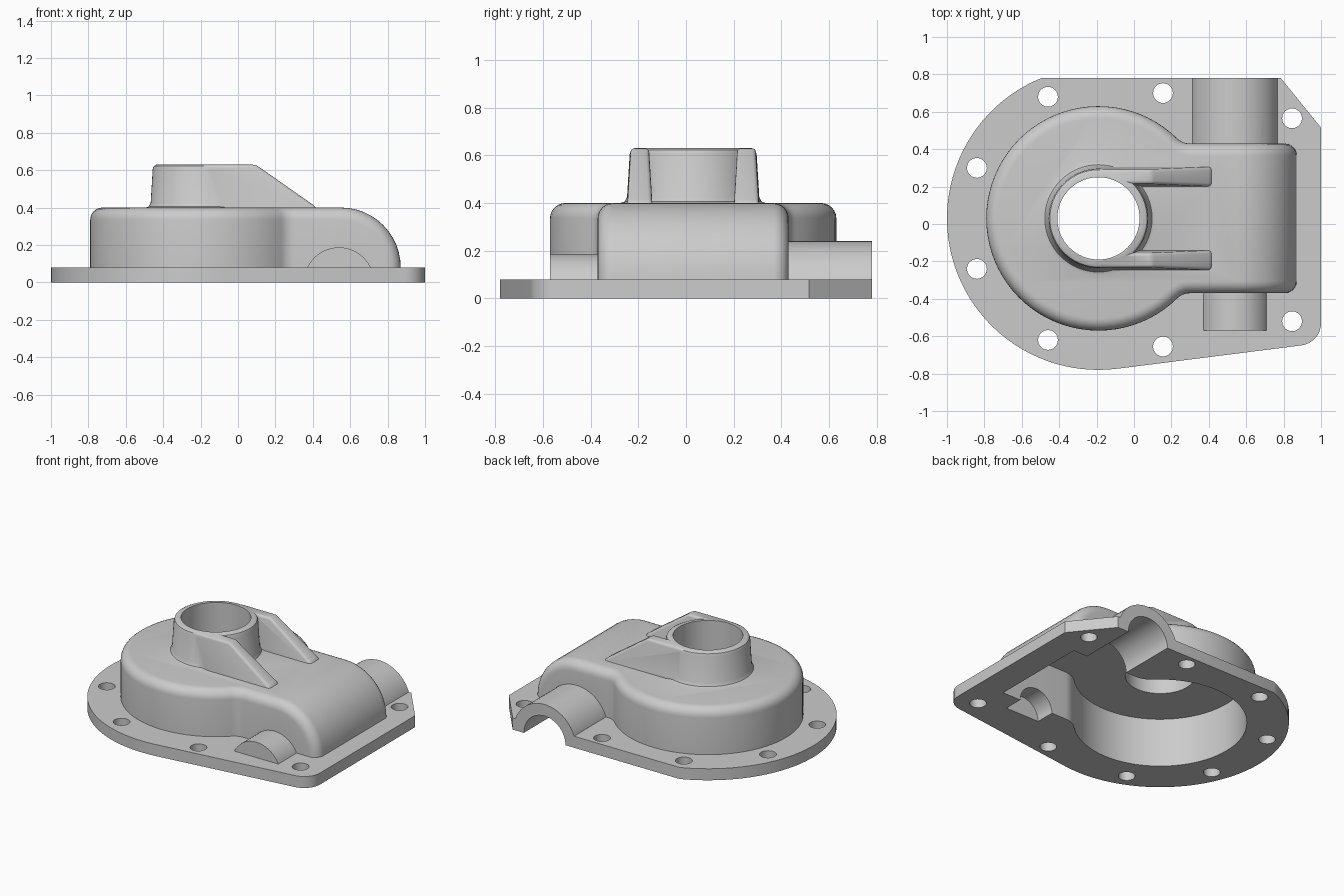
import bpy, bmesh
from math import sin, cos, asin, atan2, sqrt, pi, radians

if "Cube" in bpy.data.objects:
    bpy.data.objects.remove(bpy.data.objects["Cube"])

CX, CY = -0.19, 0.03        # centre of the dome and boss
SX, SZ = 0.54, 0.08         # shaft x position, flange thickness
AX = 0.55                   # x where the box roof starts to curve down


def finish(name, bm):
    bmesh.ops.remove_doubles(bm, verts=bm.verts, dist=1e-5)
    bmesh.ops.recalc_face_normals(bm, faces=bm.faces)
    me = bpy.data.meshes.new(name)
    bm.to_mesh(me)
    bm.free()
    ob = bpy.data.objects.new(name, me)
    bpy.context.collection.objects.link(ob)
    return ob


def loft(name, rings):
    """Closed rings of equal length joined by quads, with end caps."""
    bm = bmesh.new()
    vs = [[bm.verts.new(p) for p in r] for r in rings]
    n = len(vs[0])
    for a, b in zip(vs, vs[1:]):
        for i in range(n):
            j = (i + 1) % n
            bm.faces.new((a[i], a[j], b[j], b[i]))
    bm.faces.new(vs[0])
    bm.faces.new(vs[-1][::-1])
    return finish(name, bm)


def arc(cx, cy, r, a0, a1, n):
    return [(cx + r * cos(a0 + (a1 - a0) * i / n), cy + r * sin(a0 + (a1 - a0) * i / n))
            for i in range(n + 1)]


def prism_z(name, pts, z0, z1):
    return loft(name, [[(x, y, z) for x, y in pts] for z in (z0, z1)])


def prism_y(name, pts, y0, y1):
    return loft(name, [[(x, y, z) for x, z in pts] for y in (y0, y1)])


def lathe(name, profile, n=64):
    return loft(name, [[(x, y, z) for x, y in arc(CX, CY, r, 0, 2 * pi, n)[:-1]]
                       for r, z in profile])


def housing(name, inset, top, base, fillet, steps):
    """Dome blended into a box whose right end rolls over to the flange."""
    r, hy, rf = 0.6, 0.4, 0.1
    fy = hy + rf
    fx = sqrt((r + rf) ** 2 - fy ** 2)
    ta = atan2(fy, fx)

    def chain(d, z, low=False):
        R = z - SZ
        half = [(x, y, z) for x, y in arc(0, 0, r - d, pi, ta, 30)]
        half += [(x, y, z) for x, y in arc(fx, fy, rf + d, pi + ta, 1.5 * pi, 6)]
        half = [(x + CX, y, q) for x, y, q in half]
        half += [(AX + x, hy - d, SZ + q) for x, q in arc(0, 0, R, pi / 2, 0, 12)]
        half.append((AX + R, hy - d, base))
        if low:
            half = [(x, y, base) for x, y, q in half]
        full = [(x, -y, q) for x, y, q in half[::-1]] + half[1:]
        return [(x, y + CY, q) for x, y, q in full]

    rows = [chain(inset, top - fillet, True)]
    for k in range(steps + 1):
        a = pi / 2 * k / max(steps, 1)
        rows.append(chain(inset + fillet * (1 - cos(a)), top - fillet * (1 - sin(a))))
    bm = bmesh.new()
    vs = [[bm.verts.new(p) for p in row] for row in rows]
    n = len(vs[0])
    for a, b in zip(vs, vs[1:]):
        for i in range(n - 1):
            bm.faces.new((a[i], a[i + 1], b[i + 1], b[i]))
    last = vs[-1]
    for i in range(13):                                   # rolled end
        bm.faces.new((last[i], last[i + 1], last[n - 2 - i], last[n - 1 - i]))
    bm.faces.new(last[13:n - 13])                         # flat roof
    bm.faces.new(vs[0] + [v[-1] for v in vs[1:]] + [v[0] for v in vs[:0:-1]])
    return finish(name, bm)


def boolean(target, others, op):
    bpy.context.view_layer.objects.active = target
    for o in others:
        o.hide_render = True
        m = target.modifiers.new("bool", 'BOOLEAN')
        m.operation, m.solver, m.object = op, 'EXACT', o
        bpy.ops.object.modifier_apply(modifier=m.name)
        bpy.data.objects.remove(o)


# flange plate
tan_a = radians(277.4)
outline = arc(CX, CY, 0.81, tan_a, pi - asin(0.75 / 0.81), 48)
outline += [(0.785, 0.78), (1.0, 0.515)]
outline += arc(0.88, -0.53, 0.12, 0, tan_a - 2 * pi, 8)
cover = prism_z("gearbox_cover", outline, 0, SZ)

# domed housing and centre boss
body = housing("housing", 0, 0.4, 0.04, 0.065, 6)
boss = lathe("boss", [(0.305, 0.36), (0.305, 0.4), (0.287, 0.406), (0.277, 0.425),
                      (0.266, 0.605), (0.26, 0.622), (0.245, 0.63)])


# two sloping ribs, slightly drafted, with softened edges
def rib(side):
    prof = [(-0.19, 0.36), (-0.19, 0.629), (0.095, 0.629), (0.415, 0.405), (0.42, 0.36)]
    rings = []
    for y, s in ((0.185, -1), (0.262, 1)):
        rings.append([(x, CY + side * (y + s * 0.06 * (0.63 - z)), z) for x, z in prof])
    ob = loft("rib", rings)
    bpy.context.view_layer.objects.active = ob
    m = ob.modifiers.new("bevel", 'BEVEL')
    m.width, m.segments = 0.016, 3
    bpy.ops.object.modifier_apply(modifier=m.name)
    return ob


# half-round shaft housings
def half_shaft(name, r, y0, y1):
    a = asin(0.04 / r)
    return prism_y(name, arc(SX, 0, r, a, pi - a, 28), y0, y1)


boolean(cover, [body, boss, rib(1), rib(-1),
                half_shaft("back_shaft", 0.24, 0.39, 0.78),
                half_shaft("front_shaft", 0.187, -0.57, -0.34)], 'UNION')

# hollow interior, bores and bolt holes
cuts = [housing("cavity", 0.055, 0.34, -0.05, 0, 0),
        lathe("bore", [(0.22, 0.2), (0.22, 0.8)]),
        prism_y("back_bore", arc(SX, 0, 0.16, 0, 2 * pi, 48)[:-1], 0.3, 0.9),
        prism_y("front_bore", arc(SX, 0, 0.13, 0, 2 * pi, 48)[:-1], -0.45, -0.25)]
for x, y in ((-0.84, 0.3), (-0.84, -0.24), (-0.46, 0.68), (-0.46, -0.62),
             (0.155, 0.7), (0.155, -0.655), (0.845, 0.565), (0.845, -0.52)):
    cuts.append(prism_z("bolt_hole", arc(x, y, 0.053, 0, 2 * pi, 24)[:-1], -0.1, 0.14))
boolean(cover, cuts, 'DIFFERENCE')

# smooth shading with crisp edges
bpy.ops.object.select_all(action='DESELECT')
cover.select_set(True)
bpy.context.view_layer.objects.active = cover
bpy.ops.object.shade_smooth_by_angle(angle=radians(32))
